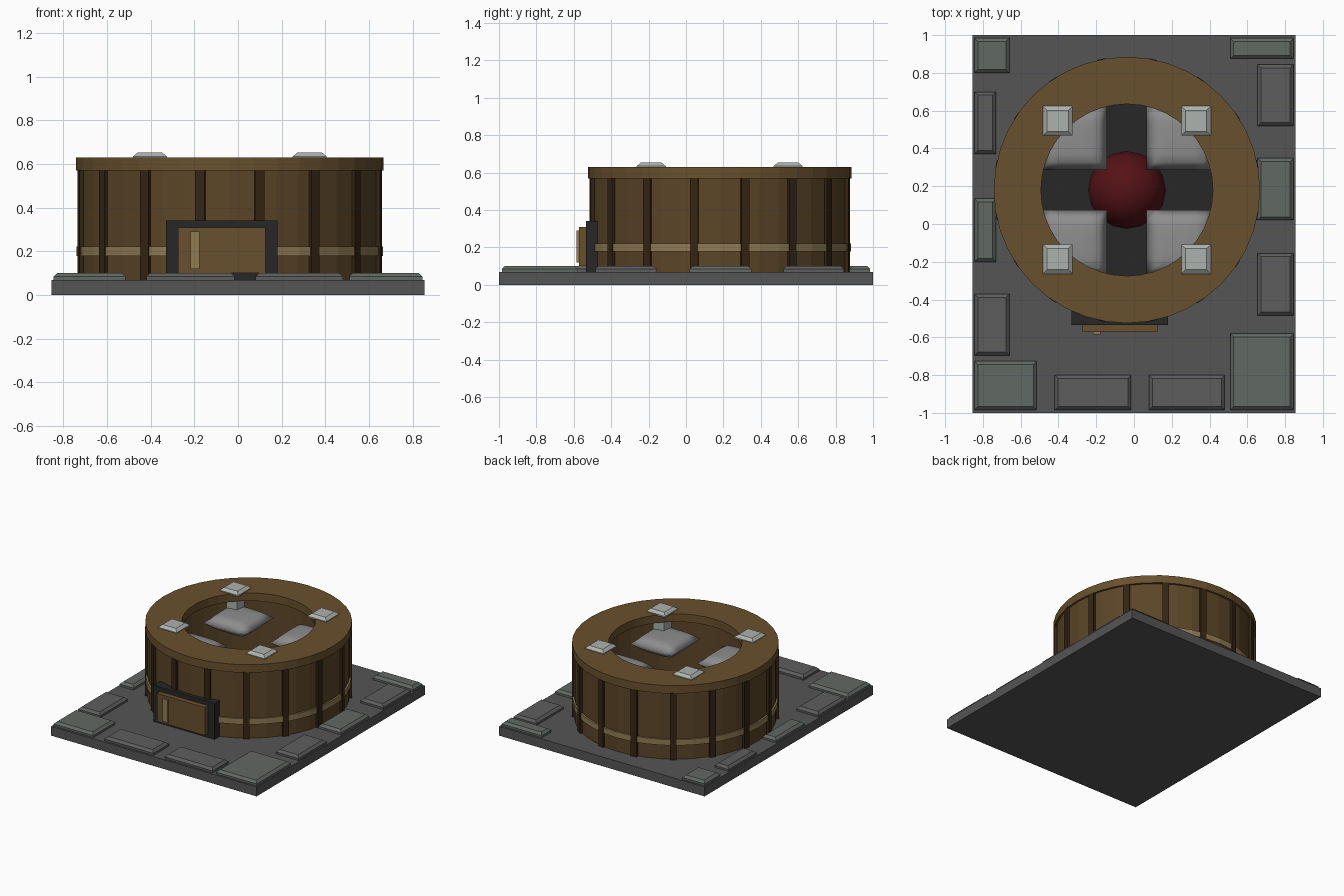
import bpy, bmesh, math
from mathutils import Matrix

if "Cube" in bpy.data.objects:
    bpy.data.objects.remove(bpy.data.objects["Cube"])

CX, CY = -0.0375, 0.18          # centre of the round building


def mat(name, r, g, b):
    m = bpy.data.materials.new(name)
    m.diffuse_color = (r, g, b, 1)
    m.use_nodes = True
    m.node_tree.nodes["Principled BSDF"].inputs["Base Color"].default_value = m.diffuse_color
    return m


WOOD = mat("wood", 0.14, 0.08, 0.026)
WALL = mat("wall_wood", 0.105, 0.06, 0.02)
DARK_WOOD = mat("dark_wood", 0.035, 0.018, 0.007)
TAN = mat("tan", 0.28, 0.2, 0.09)
BLACK = mat("charcoal", 0.02, 0.02, 0.022)
SLAB = mat("slab_grey", 0.09, 0.09, 0.09)
STONE = mat("stone_grey", 0.11, 0.11, 0.11)
MOSS = mat("stone_green", 0.12, 0.14, 0.125)
PALE = mat("pale_stone", 0.42, 0.45, 0.43)
CUSHION = mat("cushion_grey", 0.27, 0.27, 0.27)
RED = mat("deep_red", 0.09, 0.006, 0.008)


def finish(name, bm, material):
    bmesh.ops.recalc_face_normals(bm, faces=bm.faces)
    me = bpy.data.meshes.new(name)
    bm.to_mesh(me)
    bm.free()
    me.materials.append(material)
    ob = bpy.data.objects.new(name, me)
    bpy.context.collection.objects.link(ob)
    return ob


def box(name, x0, x1, y0, y1, z0, z1, material, inset=0.0, rim=0.0):
    """Box; with an inset, the part above rim tapers in like a chamfered stone."""
    bm = bmesh.new()
    levels = [(z0, 0), (z1, 0)] if not inset else [(z0, 0), (z0 + rim, 0), (z1, inset)]
    rings = [[bm.verts.new(p) for p in ((x0 + i, y0 + i, z), (x1 - i, y0 + i, z),
                                        (x1 - i, y1 - i, z), (x0 + i, y1 - i, z))]
             for z, i in levels]
    for a, b in zip(rings, rings[1:]):
        for k in range(4):
            bm.faces.new((a[k], a[(k + 1) % 4], b[(k + 1) % 4], b[k]))
    bm.faces.new(rings[0])
    bm.faces.new(rings[-1])
    return finish(name, bm, material)


def ring(name, r_in, r_out, z0, z1, material, n=40):
    """Square-section hoop around the building centre."""
    bm = bmesh.new()
    loops = []
    for k in range(n):
        a = 2 * math.pi * k / n
        loops.append([bm.verts.new((CX + r * math.cos(a), CY + r * math.sin(a), z))
                      for r, z in ((r_in, z0), (r_out, z0), (r_out, z1), (r_in, z1))])
    for k in range(n):
        a, b = loops[k], loops[(k + 1) % n]
        for j in range(4):
            bm.faces.new((a[j], b[j], b[(j + 1) % 4], a[(j + 1) % 4]))
    return finish(name, bm, material)


# Ground slab and border stones
box("ground_slab", -0.855, 0.855, -1, 1, 0, 0.07, SLAB)
stones = [(-.845, -.66, .80, .985), (-.845, -.73, .37, .70), (-.845, -.73, -.20, .135),
          (-.845, -.66, -.695, -.37), (-.845, -.515, -.985, -.725), (-.42, -.015, -.985, -.80),
          (.08, .48, -.985, -.80), (.51, .845, -.985, -.58), (.655, .845, -.485, -.155),
          (.655, .845, .02, .35), (.655, .845, .52, .845), (.51, .845, .875, .985)]
green = {0, 2, 4, 7, 9, 11}
for i, s in enumerate(stones):
    box(f"border_stone_{i + 1}", *s, 0.065, 0.102, MOSS if i in green else STONE, 0.018, 0.02)

# Round wall, tan hoop and flat roof ring
ring("round_wall", 0.645, 0.69, 0.06, 0.58, WALL)
ring("tan_hoop", 0.68, 0.702, 0.178, 0.222, TAN)
ring("roof_ring", 0.455, 0.705, 0.57, 0.63, WOOD)

# Vertical battens
bm = bmesh.new()
for k in range(16):
    a = math.radians(11.25 + 22.5 * k)
    m = (Matrix.Translation((CX, CY, 0.32)) @ Matrix.Rotation(a, 4, 'Z')
         @ Matrix.Translation((0.69, 0, 0)) @ Matrix.Diagonal((0.032, 0.045, 0.505, 1)))
    bmesh.ops.create_cube(bm, size=1, matrix=m)
finish("wall_battens", bm, DARK_WOOD)

# Door, its frame and handle
box("door_frame", -0.33, 0.18, -0.535, -0.46, 0.07, 0.342, BLACK)
box("door", -0.275, 0.125, -0.573, -0.53, 0.10, 0.31, WOOD)
box("door_handle", -0.217, -0.177, -0.586, -0.57, 0.12, 0.29, TAN)

# Dark inner floor
bm = bmesh.new()
bmesh.ops.create_cone(bm, cap_ends=True, segments=40, radius1=0.65, radius2=0.65, depth=0.03,
                      matrix=Matrix.Translation((CX, CY, 0.08)))
finish("inner_floor", bm, BLACK)

# Red central dome
bm = bmesh.new()
bmesh.ops.create_uvsphere(bm, u_segments=16, v_segments=12, radius=0.205)
bmesh.ops.bisect_plane(bm, geom=bm.verts[:] + bm.edges[:] + bm.faces[:], plane_co=(0, 0, 0),
                       plane_no=(0, 0, -1), clear_outer=True)
bmesh.ops.translate(bm, verts=bm.verts, vec=(CX, CY, 0.09))
dome = finish("red_dome", bm, RED)
dome.data.shade_smooth()


# Four plump cushions with a capped post each
def cushion(name, cx, cy, cz, half, h):
    bm = bmesh.new()
    n = 8
    bmesh.ops.create_grid(bm, x_segments=n, y_segments=n, size=1)
    low = bmesh.ops.duplicate(bm, geom=bm.verts[:] + bm.edges[:] + bm.faces[:])["geom"]
    low = {v for v in low if isinstance(v, bmesh.types.BMVert)}
    for v in bm.verts:
        u, w = v.co.x, v.co.y
        puff = ((1 - u ** 4) * (1 - w ** 4)) ** 0.5 if abs(u) < .999 and abs(w) < .999 else 0
        z = -puff * h * 1.1 if v in low else puff * h
        v.co = (cx + u * half, cy + w * half, cz + z)
    bmesh.ops.remove_doubles(bm, verts=bm.verts, dist=0.0005)
    ob = finish(name, bm, CUSHION)
    ob.data.shade_smooth()


for sx, side in ((-1, "left"), (1, "right")):
    for sy, end in ((-1, "front"), (1, "back")):
        tag = f"{end}_{side}"
        cushion(f"cushion_{tag}", CX + sx * 0.278, CY + sy * 0.278, 0.455, 0.173, 0.05)
        px, py = CX + sx * 0.366, CY + sy * 0.366
        box(f"post_{tag}", px - .045, px + .045, py - .045, py + .045, 0.44, 0.635, PALE)
        box(f"post_cap_{tag}", px - .078, px + .078, py - .078, py + .078, 0.625, 0.653,
            PALE, 0.022, 0.01)
